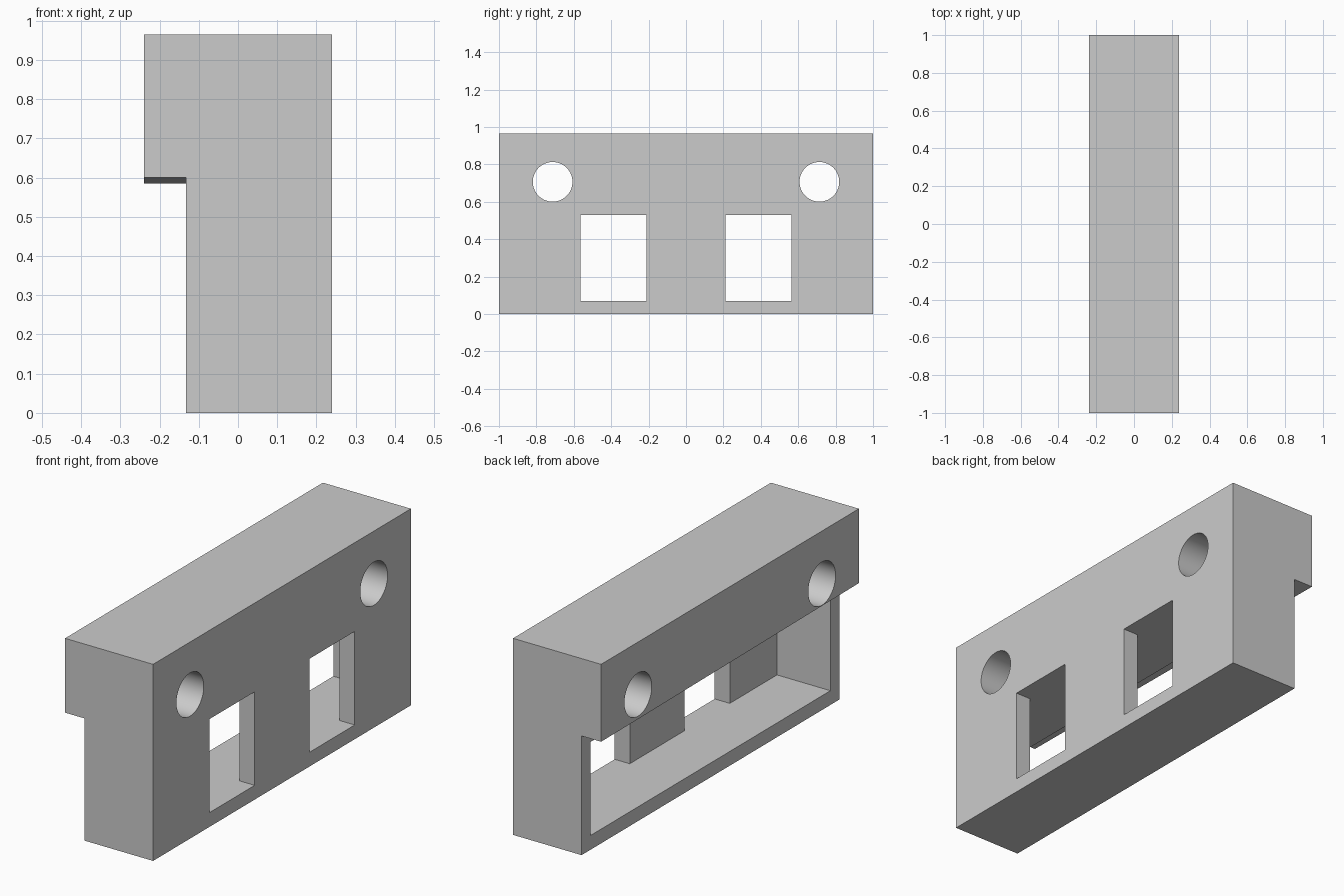
import bpy
import bmesh
from math import radians
from mathutils import Matrix, Vector

cube = bpy.data.objects.get("Cube")
if cube:
    bpy.data.objects.remove(cube, do_unlink=True)

HALF_X, HALF_Y, HEIGHT = 0.239, 1.0, 0.965
STEP_X = -0.133        # face below the overhanging lip
WALL_X = 0.157         # inner face of the front wall
CUT_X = 0.4            # cutters run past the wall to here
POCKET_Y = 0.93
FLOOR_Z, CEILING_Z = 0.07, 0.529
WIN_IN, WIN_OUT = 0.212, 0.564

grey = bpy.data.materials.new("plain grey")
grey.use_nodes = True
colour = (0.6, 0.6, 0.6, 1)
grey.diffuse_color = colour
grey.node_tree.nodes["Principled BSDF"].inputs["Base Color"].default_value = colour


def make_object(name, bm):
    bmesh.ops.recalc_face_normals(bm, faces=bm.faces)
    mesh = bpy.data.meshes.new(name)
    bm.to_mesh(mesh)
    bm.free()
    mesh.materials.append(grey)
    obj = bpy.data.objects.new(name, mesh)
    bpy.context.collection.objects.link(obj)
    return obj


def loft(name, start, end):
    """Solid between two matching outlines."""
    bm = bmesh.new()
    a = [bm.verts.new(p) for p in start]
    b = [bm.verts.new(p) for p in end]
    bm.faces.new(a)
    bm.faces.new(b)
    for i in range(len(a)):
        j = (i + 1) % len(a)
        bm.faces.new((a[i], a[j], b[j], b[i]))
    return make_object(name, bm)


def section(y, lip_z):
    return [Vector((x, y, z)) for x, z in (
        (STEP_X, 0), (HALF_X, 0), (HALF_X, HEIGHT),
        (-HALF_X, HEIGHT), (-HALF_X, lip_z), (STEP_X, lip_z))]


# Block with an overhanging lip whose underside drops slightly to the back
body = loft("bracket_body", section(-HALF_Y, 0.6), section(HALF_Y, 0.585))

# Pocket and its two windows share one comb-shaped plan
half = [(CUT_X, WIN_IN), (CUT_X, WIN_OUT), (WALL_X, WIN_OUT), (WALL_X, POCKET_Y),
        (-CUT_X, POCKET_Y)]
plan = [(WALL_X, WIN_IN)] + half
plan += [(x, -y) for x, y in reversed(plan)]
pocket = loft("pocket_cutter",
              [Vector((x, y, FLOOR_Z)) for x, y in plan],
              [Vector((x, y, CEILING_Z)) for x, y in plan])
cutters = [pocket]

# Round bolt holes through the upper part
for side, name in ((-1, "front_hole_cutter"), (1, "back_hole_cutter")):
    bm = bmesh.new()
    place = Matrix.Translation((0, side * 0.713, 0.707)) @ Matrix.Rotation(radians(90), 4, 'Y')
    bmesh.ops.create_cone(bm, cap_ends=True, segments=64, radius1=0.106,
                          radius2=0.106, depth=1, matrix=place)
    cutters.append(make_object(name, bm))

# Cut everything out of the block
for cutter in cutters:
    mod = body.modifiers.new(cutter.name, 'BOOLEAN')
    mod.operation = 'DIFFERENCE'
    mod.solver = 'EXACT'
    mod.object = cutter
    cutter.hide_render = True

bpy.ops.object.select_all(action='DESELECT')
bpy.context.view_layer.objects.active = body
body.select_set(True)
for cutter in cutters:
    bpy.ops.object.modifier_apply(modifier=cutter.name)
for cutter in cutters:
    bpy.data.objects.remove(cutter, do_unlink=True)
bpy.ops.object.shade_smooth_by_angle(angle=radians(30))
